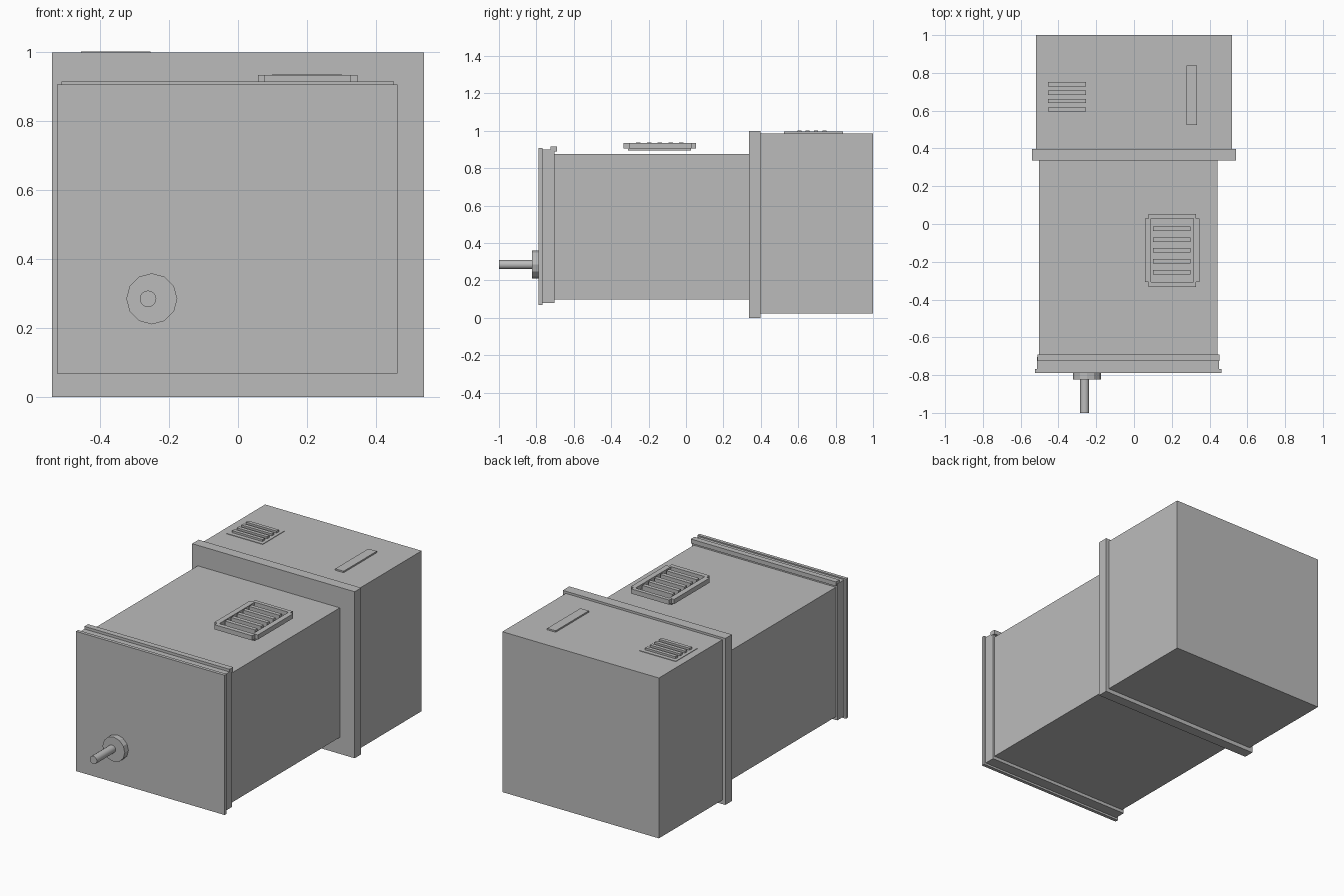
import bpy, bmesh
from mathutils import Matrix, Vector

cube = bpy.data.objects.get("Cube")
if cube:
    bpy.data.objects.remove(cube, do_unlink=True)

# Single painted metal finish
GREY = (0.5, 0.5, 0.5, 1)
metal = bpy.data.materials.new("grey metal")
metal.use_nodes = True
metal.diffuse_color = GREY
metal.node_tree.nodes["Principled BSDF"].inputs["Base Color"].default_value = GREY


def add_object(name, bm):
    mesh = bpy.data.meshes.new(name)
    bm.to_mesh(mesh)
    bm.free()
    mesh.materials.append(metal)
    obj = bpy.data.objects.new(name, mesh)
    bpy.context.collection.objects.link(obj)
    return obj


def box(name, x, y, z):
    """Box from its (min, max) range on each axis."""
    bm = bmesh.new()
    low, high = (Vector(c) for c in zip(x, y, z))
    bmesh.ops.create_cube(bm, size=1)
    bmesh.ops.scale(bm, vec=high - low, verts=bm.verts)
    bmesh.ops.translate(bm, vec=(low + high) / 2, verts=bm.verts)
    return add_object(name, bm)


def rod(name, x, z, y, radius, sides, smooth=False):
    """Cylinder running along y."""
    bm = bmesh.new()
    turn = Matrix.Rotation(1.5707963, 4, "X")
    place = Matrix.Translation((x, sum(y) / 2, z)) @ turn
    bmesh.ops.create_cone(bm, cap_ends=True, segments=sides, radius1=radius,
                          radius2=radius, depth=y[1] - y[0], matrix=place)
    for face in bm.faces:
        face.smooth = smooth and len(face.verts) == 4
    for edge in bm.edges:
        edge.smooth = all(len(f.verts) == 4 for f in edge.link_faces)
    return add_object(name, bm)


# Main housing
box("rear_housing", (-.52, .52), (.39, 1), (.024, .987))
box("middle_flange", (-.54, .54), (.336, .398), (0, 1))
box("front_body", (-.503, .441), (-.71, .34), (.099, .877))
box("front_rim", (-.513, .451), (-.77, -.703), (.08, .9))
box("front_plate", (-.525, .463), (-.788, -.768), (.068, .907))
box("rim_top_strip", (-.512, .452), (-.725, -.691), (.89, .916))

# Shaft and its collar on the front plate
rod("shaft_collar", -.25, .285, (-.823, -.785), .074, 12)
rod("shaft", -.261, .285, (-1, -.82), .024, 16, True)

# Raised vent above the front body
box("vent_base", (.076, .327), (-.31, .028), (.894, .908))
for side, x in (("right", (.058, .09)), ("left", (.314, .346))):
    box("vent_frame_" + side, x, (-.306, .03), (.906, .934))
for side, y in (("front", (-.333, -.306)), ("back", (.03, .053))):
    box("vent_frame_" + side, (.076, .327), y, (.906, .934))
for i in range(5):
    y = -.255 + i * .0575
    box(f"vent_slat_{i + 1}", (.1, .3), (y - .012, y + .012), (.906, .937))

# Grille and label strip on the rear housing
box("grille_plate", (-.475, -.235), (.57, .775), (.98, .99))
for i in range(4):
    y = .606 + i * .0445
    box(f"grille_slat_{i + 1}", (-.456, -.254), (y - .011, y + .011), (.985, 1.002))
box("rear_top_strip", (.278, .334), (.525, .84), (.98, .996))
